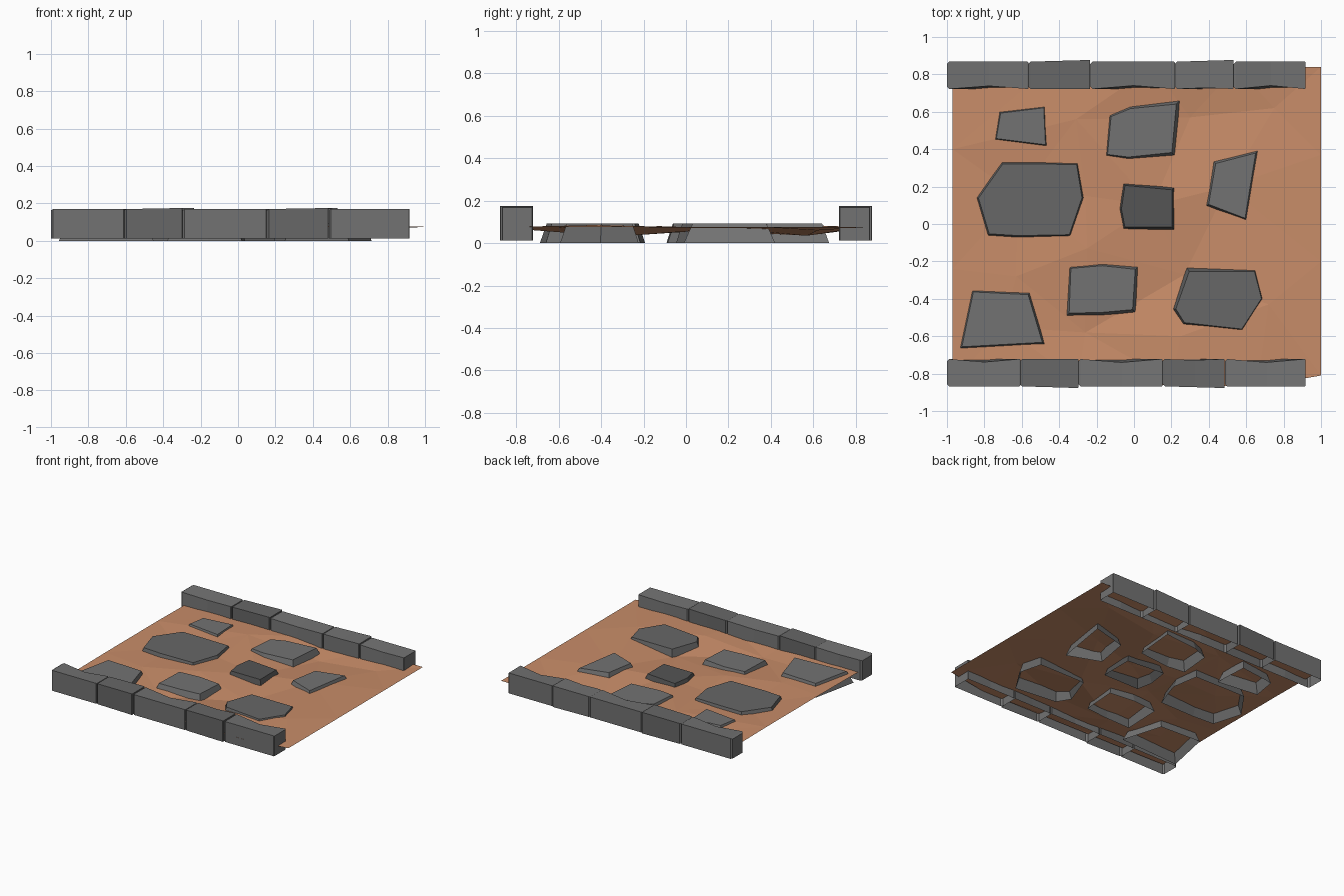
import bpy
from mathutils import Vector
from mathutils.geometry import delaunay_2d_cdt

if "Cube" in bpy.data.objects:
    bpy.data.objects.remove(bpy.data.objects["Cube"])


def make_material(name, color):
    mat = bpy.data.materials.new(name)
    mat.diffuse_color = (*color, 1)
    mat.use_nodes = True
    mat.node_tree.nodes["Principled BSDF"].inputs["Base Color"].default_value = mat.diffuse_color
    return mat


dirt = make_material("dirt", (0.58, 0.265, 0.14))
light_stone = make_material("light_stone", (0.17, 0.17, 0.17))
mid_stone = make_material("mid_stone", (0.135, 0.135, 0.135))
dark_stone = make_material("dark_stone", (0.09, 0.09, 0.09))


def make_object(name, verts, faces, material):
    mesh = bpy.data.meshes.new(name)
    mesh.from_pydata([tuple(v) for v in verts], [], faces)
    mesh.update()
    obj = bpy.data.objects.new(name, mesh)
    bpy.context.collection.objects.link(obj)
    mesh.materials.append(material)
    return obj


# Dirt sheet: a few uneven points, triangulated
ground = [
    (-0.97, 0.84, 0.07), (-0.45, 0.84, 0.075), (0.1, 0.84, 0.07), (0.55, 0.84, 0.075), (1, 0.84, 0.075),
    (-0.97, 0.4, 0.075), (-0.31, 0.56, 0.085), (0.3, 0.57, 0.035), (0.75, 0.62, 0.06), (1, 0.37, 0.075),
    (-0.62, 0.15, 0.06), (-0.26, 0.15, 0.07), (0.1, 0.1, 0.06), (0.5, 0.2, 0.07),
    (-0.97, -0.24, 0.075), (-0.63, -0.28, 0.07), (-0.25, -0.13, 0.08), (0.27, -0.27, 0.035),
    (0.72, -0.43, 0.085), (1, -0.2, 0.075), (-0.26, -0.58, 0.05), (-0.7, -0.55, 0.07),
    (0.25, -0.6, 0.075), (-0.97, -0.84, 0.07), (-0.3, -0.84, 0.075), (0.2, -0.84, 0.07),
    (0.66, -0.87, 0.075), (1, -0.81, 0.075),
]
flat = [Vector(p[:2]) for p in ground]
tri = delaunay_2d_cdt(flat, [], [], 0, 1e-5)
height = [ground[src[0]][2] for src in tri[3]]
make_object("dirt_path", [(p.x, p.y, z) for p, z in zip(tri[0], height)], tri[2], dirt)


# Paving stones: tapered and open underneath, outlines at dirt level
def paving_stone(name, outline, material=light_stone, top=0.092):
    pts = [Vector(p) for p in reversed(outline)]
    n = len(pts)
    verts = []
    for z, shift in ((0, 0.022), (top, -0.008)):
        for i, p in enumerate(pts):
            a = (p - pts[i - 1]).normalized()
            b = (pts[(i + 1) % n] - p).normalized()
            na, nb = Vector((a.y, -a.x)), Vector((b.y, -b.x))
            q = p + (na + nb) * shift / (1 + na.dot(nb))
            verts.append((q.x, q.y, z))
    faces = [(i, (i + 1) % n, n + (i + 1) % n, n + i) for i in range(n)]
    faces.append(tuple(range(n, 2 * n)))
    make_object(name, verts, faces, material)


paving_stone("paving_stone_1", [(-0.72, 0.6), (-0.475, 0.63), (-0.465, 0.415), (-0.745, 0.45)])
paving_stone("paving_stone_2", [(-0.13, 0.58), (-0.02, 0.625), (0.235, 0.65), (0.21, 0.375),
                                (-0.03, 0.35), (-0.15, 0.365)])
paving_stone("paving_stone_3", [(-0.705, 0.33), (-0.53, 0.33), (-0.3, 0.325), (-0.27, 0.14),
                                (-0.34, -0.065), (-0.62, -0.07), (-0.78, -0.06), (-0.84, 0.14)], mid_stone)
paving_stone("paving_stone_4", [(-0.055, 0.215), (0.21, 0.19), (0.21, -0.025),
                                (-0.055, -0.025), (-0.075, 0.08)], dark_stone)
paving_stone("paving_stone_5", [(0.43, 0.33), (0.66, 0.39), (0.6, 0.02), (0.39, 0.1)])
paving_stone("paving_stone_6", [(-0.865, -0.355), (-0.56, -0.37), (-0.48, -0.64), (-0.93, -0.665)])
paving_stone("paving_stone_7", [(-0.345, -0.23), (-0.17, -0.215), (0.015, -0.235), (0, -0.465),
                                (-0.165, -0.48), (-0.355, -0.485)])
paving_stone("paving_stone_8", [(0.29, -0.245), (0.65, -0.245), (0.69, -0.4), (0.58, -0.57),
                                (0.265, -0.535), (0.215, -0.455)], mid_stone)


# Curb blocks: chamfered ends, chipped inner top edge, open underneath
def curb_block(name, x0, x1, side, dent, skew, material):
    c = 0.012
    sections = [(x0 - c, c, 0, 0), (x0, 0, 0, 0), (x0 + (x1 - x0) * 0.5, 0, dent, skew * 0.5),
                (x1 - c * 0.3, 0, 0, skew), (x1, c * 0.3, 0, skew)]
    verts = []
    for x, inset, d, s in sections:
        inner, outer = 0.722 + inset, 0.868 - inset + s
        top = 0.17 - inset * 0.5 + s * 0.6
        verts += [(x, side * inner, 0.012), (x, side * (inner + d), top - d * 0.8),
                  (x, side * outer, top), (x, side * outer, 0.012)]
    faces = [(k + i, k + i + 1, k + i + 5, k + i + 4) for k in range(0, 16, 4) for i in range(3)]
    faces += [(3, 2, 1, 0), (16, 17, 18, 19)]
    if side > 0:
        faces = [f[::-1] for f in faces]
    make_object(name, verts, faces, material)


dents = (0.016, 0, 0.018, 0.006, 0.018)
skews = (0, 0.009, 0, 0.009, 0)
rows = {
    "front": (-1, [(-0.988, -0.608), (-0.597, -0.297), (-0.285, 0.153), (0.165, 0.485), (0.498, 0.918)]),
    "back": (1, [(-0.988, -0.565), (-0.552, -0.234), (-0.222, 0.218), (0.23, 0.533), (0.545, 0.918)]),
}
shades = {
    "front": (light_stone, mid_stone, light_stone, mid_stone, light_stone),
    "back": (light_stone, mid_stone, light_stone, light_stone, light_stone),
}
for row, (side, spans) in rows.items():
    for i, (x0, x1) in enumerate(spans):
        curb_block(f"{row}_curb_block_{i + 1}", x0, x1, side, dents[i], skews[i], shades[row][i])
